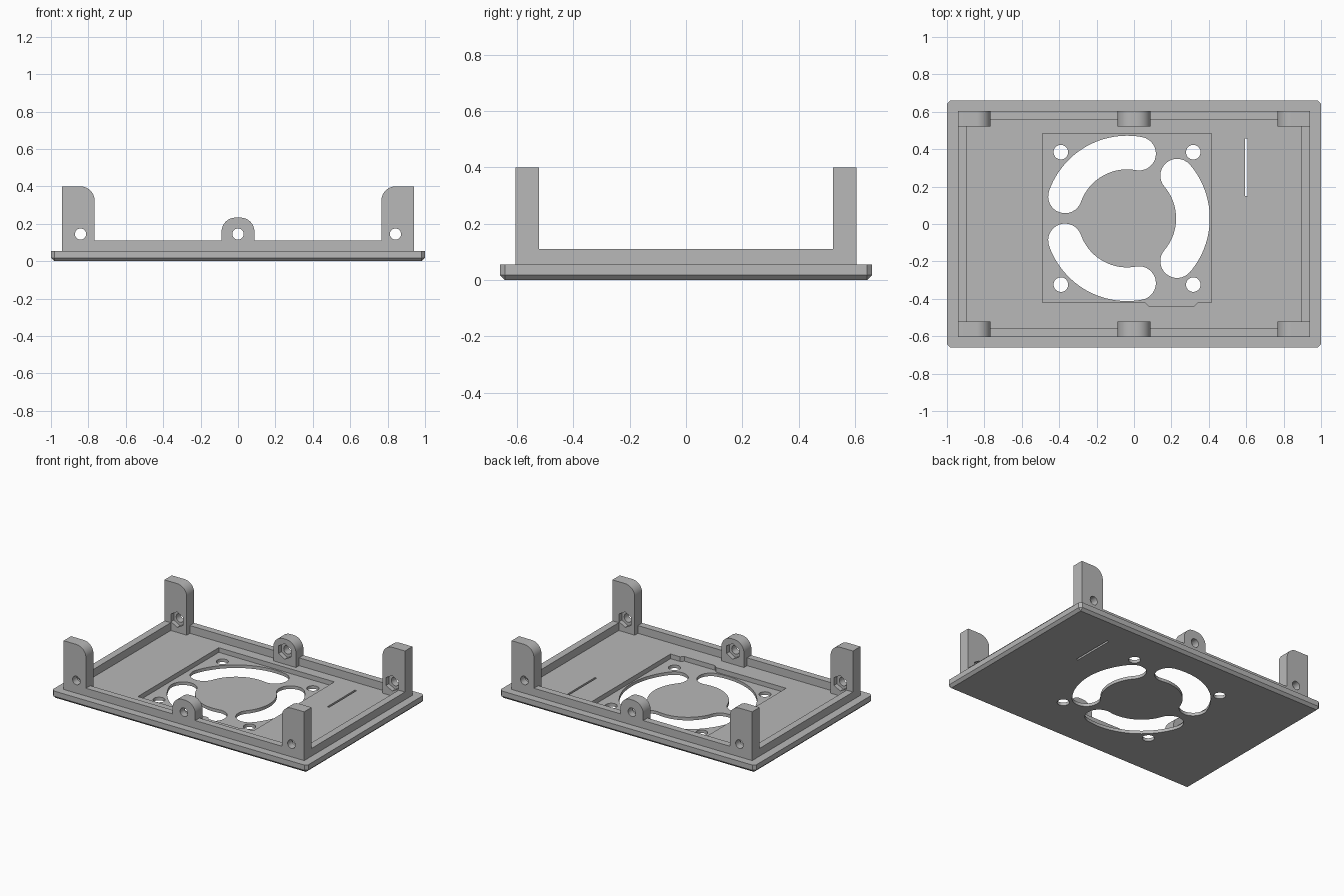
import bpy, bmesh
from math import cos, sin, pi, radians
from mathutils import Vector

cube = bpy.data.objects.get("Cube")
if cube:
    bpy.data.objects.remove(cube, do_unlink=True)

grey = bpy.data.materials.new("matte grey")
grey.use_nodes = True
grey.diffuse_color = (0.48, 0.48, 0.48, 1)
grey.node_tree.nodes["Principled BSDF"].inputs["Base Color"].default_value = grey.diffuse_color


def prism(name, points, lo, hi, upright=False):
    """Extrude an outline along z, or along y when upright."""
    bm = bmesh.new()
    place = (lambda p: (p[0], lo, p[1])) if upright else (lambda p: (p[0], p[1], lo))
    face = bm.faces.new([bm.verts.new(place(p)) for p in points])
    new = bmesh.ops.extrude_face_region(bm, geom=[face])["geom"]
    step = Vector((0, hi - lo, 0) if upright else (0, 0, hi - lo))
    bmesh.ops.translate(bm, vec=step, verts=[g for g in new if isinstance(g, bmesh.types.BMVert)])
    bmesh.ops.recalc_face_normals(bm, faces=bm.faces)
    mesh = bpy.data.meshes.new(name)
    bm.to_mesh(mesh)
    bm.free()
    mesh.materials.append(grey)
    obj = bpy.data.objects.new(name, mesh)
    bpy.context.collection.objects.link(obj)
    return obj


def rect(x0, x1, y0, y1):
    return [(x0, y0), (x1, y0), (x1, y1), (x0, y1)]


def arc(cx, cy, r, start, end, n=12):
    return [(cx + r * cos(radians(start + (end - start) * i / n)),
             cy + r * sin(radians(start + (end - start) * i / n))) for i in range(n + 1)]


def circle(cx, cy, r, n=32, turn=0):
    return arc(cx, cy, r, turn, turn + 360, n)[:-1]


def activate(obj):
    bpy.ops.object.select_all(action='DESELECT')
    obj.select_set(True)
    bpy.context.view_layer.objects.active = obj


def cut(obj, cutter):
    cutter.hide_render = True
    mod = obj.modifiers.new("cut", 'BOOLEAN')
    mod.operation, mod.solver, mod.object = 'DIFFERENCE', 'EXACT', cutter
    activate(obj)
    bpy.ops.object.modifier_apply(modifier=mod.name)
    bpy.data.objects.remove(cutter, do_unlink=True)


def curved_slot(cx, cy, r, half, middle, sweep):
    """Outline of an arc-shaped slot with round ends."""
    a, b = middle - sweep, middle + sweep
    ends = [(cx + r * cos(radians(t)), cy + r * sin(radians(t))) for t in (a, b)]
    return (arc(cx, cy, r + half, a, b, 32)
            + arc(*ends[1], half, b, b + 180, 16)[1:]
            + arc(cx, cy, r - half, b, a, 32)[1:]
            + arc(*ends[0], half, a + 180, a + 360, 16)[1:-1])


# Base plate with chamfered corners and lower edge
FLOOR, RIM_TOP = 0.055, 0.11
plate = prism("base_plate", rect(-1, 1, -0.66, 0.66), 0, FLOOR)
bm = bmesh.new()
bm.from_mesh(plate.data)
edges = [e for e in bm.edges if min(v.co.z for v in e.verts) < 0.01]
bmesh.ops.bevel(bm, geom=edges, offset=0.018, segments=1, affect='EDGES')
bm.to_mesh(plate.data)
bm.free()

# Square fan recess with a cable notch on its front edge
recess = [(-0.49, -0.42), (0.06, -0.42), (0.08, -0.44), (0.32, -0.44), (0.34, -0.42),
          (0.415, -0.42), (0.415, 0.485), (-0.49, 0.485)]
cut(plate, prism("recess_cutter", recess, 0.022, 0.2))

# Vent slots, screw holes and the narrow slit
FX, FY = -0.037, 0.03
for middle in (0, 120, 240):
    cut(plate, prism("vent_cutter", curved_slot(FX, FY, 0.352, 0.09, middle, 40.5), -0.1, 0.2))
for sx in (-1, 1):
    for sy in (-1, 1):
        cut(plate, prism("screw_cutter", circle(FX + sx * 0.354, FY + sy * 0.354, 0.039), -0.1, 0.2))
cut(plate, prism("slit_cutter", rect(0.594, 0.608, 0.15, 0.458), -0.1, 0.2))

# Raised rim
rim = prism("rim", rect(-0.942, 0.942, -0.605, 0.605), FLOOR, RIM_TOP)
cut(rim, prism("rim_cutter", rect(-0.892, 0.892, -0.557, 0.557), 0, 0.3))
parts = [plate, rim]

# Corner posts and middle tabs, each with a bolt hole and an inner hexagonal pocket
OUT, IN, HOLE_Z = 0.605, 0.522, 0.145
for side, s in (("front", -1), ("back", 1)):
    lo, hi = sorted((s * IN, s * OUT))
    for where, d in (("right", -1), ("middle", 0), ("left", 1)):
        if d:
            outline = ([(0.942, FLOOR), (0.942, 0.4)] + arc(0.842, 0.325, 0.075, 90, 180)
                       + [(0.767, FLOOR)])
            outline = [(d * x, z) for x, z in outline]
        else:
            outline = ([(0.088, FLOOR)] + arc(0.013, 0.158, 0.075, 0, 90)
                       + arc(-0.013, 0.158, 0.075, 90, 180) + [(-0.088, FLOOR)])
        post = prism(f"{side}_{where}_{'post' if d else 'tab'}", outline, lo, hi, True)
        cx = d * 0.842
        cut(post, prism("bolt_cutter", circle(cx, HOLE_Z, 0.03, 24), lo - 0.1, hi + 0.1, True))
        p0, p1 = sorted((s * (IN - 0.1), s * (IN + 0.032)))
        cut(post, prism("nut_cutter", circle(cx, HOLE_Z, 0.055, 6, 30), p0, p1, True))
        parts.append(post)

for part in parts:
    activate(part)
    bpy.ops.object.shade_smooth_by_angle(angle=radians(30))
bpy.ops.object.select_all(action='DESELECT')
